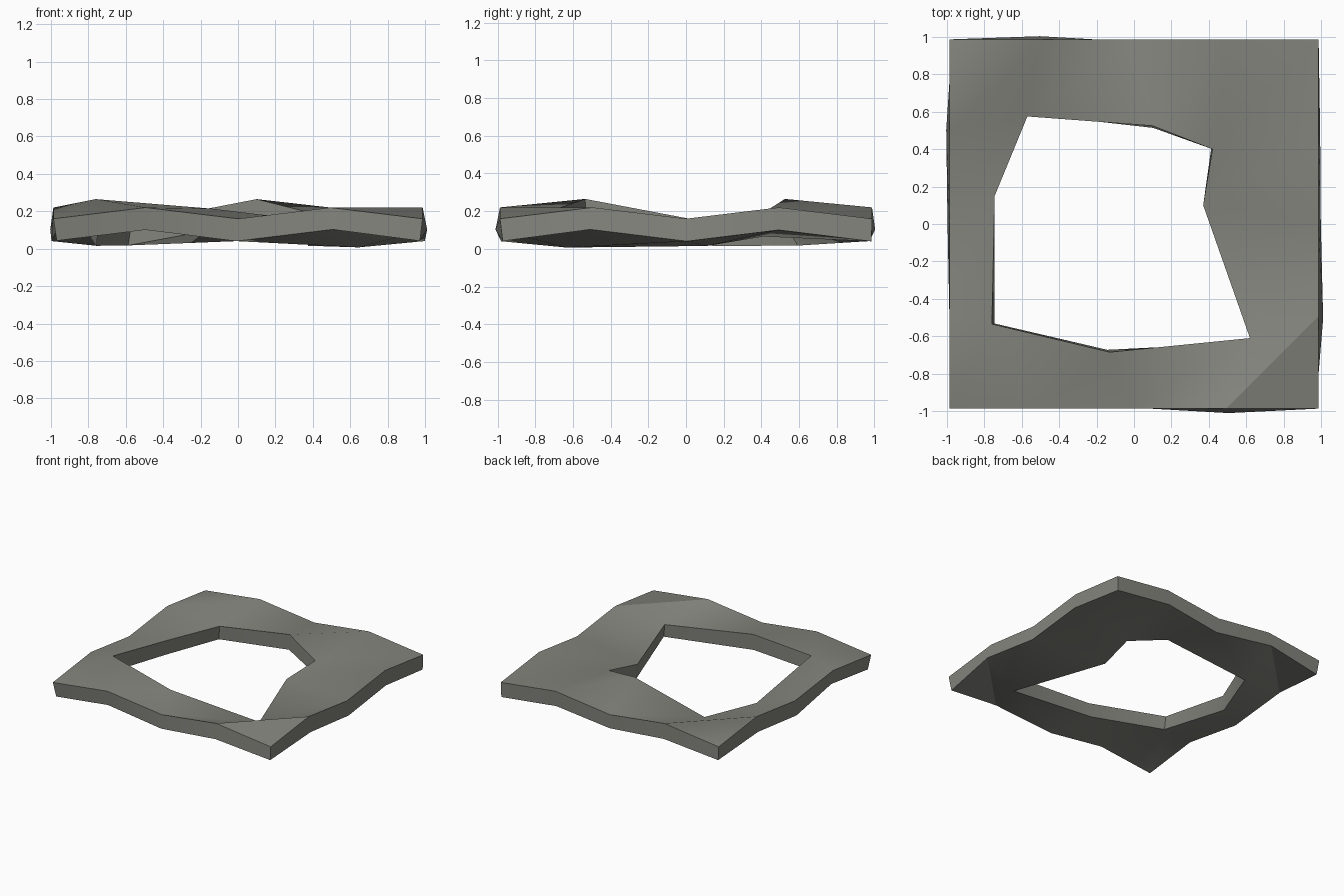
import bpy
import bmesh

if "Cube" in bpy.data.objects:
    bpy.data.objects.remove(bpy.data.objects["Cube"])

# One flat colour
stone = bpy.data.materials.new("warm grey")
stone.diffuse_color = (0.23, 0.23, 0.205, 1)
stone.use_nodes = True
stone.node_tree.nodes["Principled BSDF"].inputs["Base Color"].default_value = stone.diffuse_color

R, STEP, THICK = 0.987, 0.4935, 0.12

# Inner ring of the 5x5 grid, pulled to form the irregular opening
inner = {
    (1, 1): (-0.76, -0.535, 0.265), (2, 1): (-0.13, -0.685, 0.213),
    (3, 1): (0.62, -0.61, 0.122), (3, 2): (0.37, 0.10, 0.135),
    (3, 3): (0.42, 0.40, 0.185), (2, 3): (0.10, 0.525, 0.265),
    (1, 3): (-0.57, 0.575, 0.135), (1, 2): (-0.745, 0.15, 0.135),
}

# Top sheet: outer edge waves up and down, centre cells left open
bm = bmesh.new()
grid = {}
for i in range(5):
    for j in range(5):
        if (i, j) == (2, 2):
            continue
        wave = 0.22 if (i + j) % 2 else 0.16
        co = inner.get((i, j), (-R + i * STEP, -R + j * STEP, wave))
        grid[i, j] = bm.verts.new(co)
for i in range(4):
    for j in range(4):
        if i in (1, 2) and j in (1, 2):
            continue
        a, b = grid[i, j], grid[i + 1, j]
        c, d = grid[i + 1, j + 1], grid[i, j + 1]
        bm.faces.new((a, b, c))
        bm.faces.new((a, c, d))
bm.normal_update()

mesh = bpy.data.meshes.new("wavy_floor_frame")
bm.to_mesh(mesh)
bm.free()
mesh.materials.append(stone)
frame = bpy.data.objects.new("wavy_floor_frame", mesh)
bpy.context.collection.objects.link(frame)

# Thickness, grown downwards
solid = frame.modifiers.new("thickness", "SOLIDIFY")
solid.thickness = THICK
solid.offset = -1
bpy.context.view_layer.objects.active = frame
frame.select_set(True)
bpy.ops.object.modifier_apply(modifier=solid.name)
bpy.ops.object.shade_smooth_by_angle(angle=0.52)
